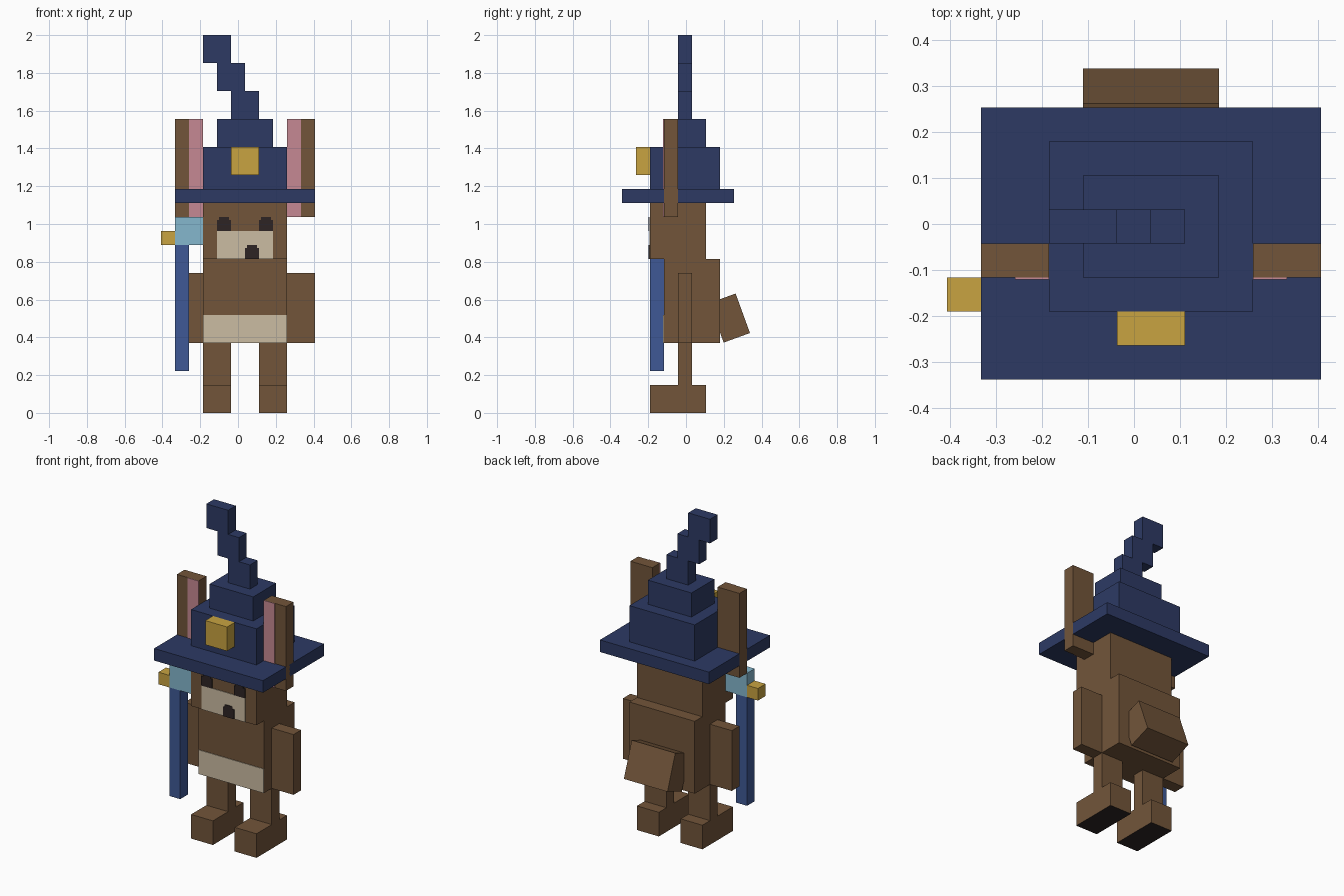
import bpy
import bmesh
from math import radians
from mathutils import Matrix, Vector

if "Cube" in bpy.data.objects:
    bpy.data.objects.remove(bpy.data.objects["Cube"], do_unlink=True)

U = 2 / 27                              # one block
ORIGIN = Vector((-5.5 * U, -0.339, 0))  # corner of the block grid
THIN = 0.05                             # plate thickness in blocks


def material(name, rgb):
    mat = bpy.data.materials.new(name)
    mat.use_nodes = True
    linear = [((c / 255 + 0.055) / 1.055) ** 2.4 for c in rgb]
    mat.diffuse_color = (*linear, 1)
    mat.node_tree.nodes["Principled BSDF"].inputs["Base Color"].default_value = (*linear, 1)
    return mat


fur = material("brown fur", (114, 85, 58))
navy = material("navy cloth", (45, 58, 100))
gold = material("gold", (200, 163, 65))
pink = material("pink ear", (198, 137, 147))
cream = material("cream fur", (203, 188, 162))
dark = material("dark", (45, 36, 36))
blue = material("blue staff", (63, 89, 150))
ice = material("pale blue gem", (133, 183, 205))


def block(name, mat, x, y, z, sole=None):
    """Box between block-grid ranges; sole colours the underside."""
    low, high = Vector((x[0], y[0], z[0])), Vector((x[1], y[1], z[1]))
    bm = bmesh.new()
    bmesh.ops.create_cube(bm, size=1)
    bmesh.ops.scale(bm, vec=(high - low) * U, verts=bm.verts)
    mesh = bpy.data.meshes.new(name)
    mesh.materials.append(mat)
    if sole:
        mesh.materials.append(sole)
        bm.normal_update()
        for face in bm.faces:
            face.material_index = int(face.normal.z < -0.5)
    bm.to_mesh(mesh)
    bm.free()
    obj = bpy.data.objects.new(name, mesh)
    obj.location = ORIGIN + (low + high) / 2 * U
    bpy.context.collection.objects.link(obj)
    return obj


def plate(name, mat, x, z, front):
    """Painted detail on a front-facing surface."""
    return block(name, mat, x, (front - THIN, front + THIN / 2), z)


def spot(name, x, z):
    """Dark facial mark with clipped upper corners."""
    plate(name, dark, (x, x + 1), (z, z + 0.8), 2 - THIN)
    plate(name + "_top", dark, (x + 0.15, x + 0.85), (z + 0.8, z + 1), 2 - THIN)


def mirrored(x):
    return (12 - x[1], 12 - x[0])


# Legs, feet, arms and ears
for side, flip in (("right", lambda x: x), ("left", mirrored)):
    block(side + "_leg", fur, flip((3, 5)), (4, 5), (2, 5))
    block(side + "_foot", fur, flip((3, 5)), (2, 6), (0, 2), sole=dark)
    block(side + "_arm", fur, flip((1, 3)), (4, 5), (5, 10))
    block(side + "_ear", fur, flip((1, 3)), (3, 4), (14, 21))
    plate(side + "_inner_ear", pink, flip((2, 3)), (14, 21), 3)

# Body, belly and tilted tail
block("body", fur, (3, 9), (3, 7), (5, 11))
plate("belly", cream, (3, 9), (5, 7), 3)
tail = block("tail", fur, (4, 8), (0, 2), (0, 3))
tail.location = (0.5 * U, 0.231, 0.502)
tail.data.transform(Matrix.Rotation(radians(20), 4, "X"))

# Head and face
block("head", fur, (3, 9), (2, 6), (11, 15.5))
plate("muzzle", cream, (4, 8), (11, 13), 2)
spot("right_eye", 4, 13)
spot("left_eye", 7, 13)
spot("nose", 6, 11)

# Pointed hat with crooked tip
block("hat_brim", navy, (1, 11), (0, 8), (15, 16))
block("hat_lower_crown", navy, (3, 9), (2, 7), (16, 19))
block("hat_upper_crown", navy, (4, 8), (3, 6), (19, 21))
for i in range(3):
    block(f"hat_tip_{i + 1}", navy, (5 - i, 7 - i), (4, 5), (21 + 2 * i, 23 + 2 * i))
block("hat_buckle", gold, (5, 7), (1, 2), (17, 19))

# Staff
block("staff_pole", blue, (1, 2), (2, 3), (3, 12))
block("staff_gem", ice, (1, 3), (2, 3), (12, 14))
block("staff_ornament", gold, (0, 1), (2, 3), (12, 13))
